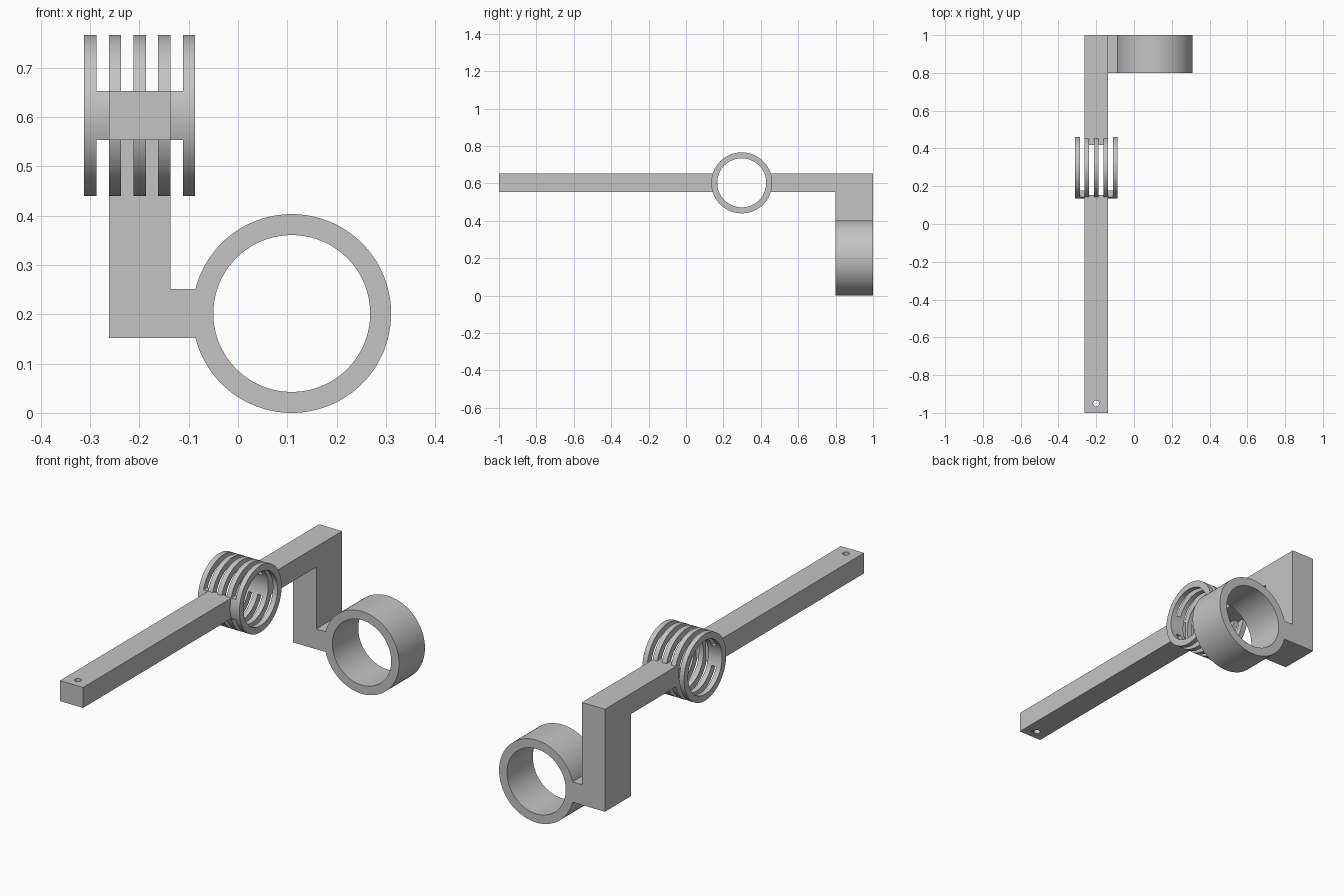
import bpy
import bmesh
from math import asin, cos, pi, sin

cube = bpy.data.objects.get("Cube")
if cube:
    bpy.data.objects.remove(cube, do_unlink=True)

grey = bpy.data.materials.new("plain grey")
grey.use_nodes = True
COLOR = (0.55, 0.55, 0.55, 1)
grey.diffuse_color = COLOR
grey.node_tree.nodes["Principled BSDF"].inputs["Base Color"].default_value = COLOR


def place(axis, u, v, w):
    """Outline point (u, v) at depth w along the axis."""
    return {"X": (w, u, v), "Y": (u, w, v), "Z": (u, v, w)}[axis]


def finish(name, bm):
    bmesh.ops.recalc_face_normals(bm, faces=bm.faces)
    mesh = bpy.data.meshes.new(name)
    bm.to_mesh(mesh)
    bm.free()
    mesh.materials.append(grey)
    obj = bpy.data.objects.new(name, mesh)
    bpy.context.collection.objects.link(obj)
    bpy.ops.object.select_all(action="DESELECT")
    obj.select_set(True)
    bpy.context.view_layer.objects.active = obj
    bpy.ops.object.shade_smooth_by_angle(angle=pi / 6)
    return obj


def prism(name, outline, axis, start, end):
    bm = bmesh.new()
    a, b = [[bm.verts.new(place(axis, u, v, w)) for u, v in outline] for w in (start, end)]
    bm.faces.new(a)
    bm.faces.new(b)
    for i in range(len(a)):
        j = (i + 1) % len(a)
        bm.faces.new((a[i], a[j], b[j], b[i]))
    return finish(name, bm)


def box(name, x, y, z):
    return prism(name, [(x[0], z[0]), (x[1], z[0]), (x[1], z[1]), (x[0], z[1])], "Y", *y)


def arc(center, radius, first, last, steps):
    angles = [first + (last - first) * i / steps for i in range(steps + 1)]
    return [(center[0] + radius * cos(t), center[1] + radius * sin(t)) for t in angles]


def tube(name, center, outer, inner, axis, start, end, steps=96):
    bm = bmesh.new()
    loops = []
    for radius, w in ((outer, start), (outer, end), (inner, end), (inner, start)):
        points = arc(center, radius, 0, 2 * pi, steps)[:-1]
        loops.append([bm.verts.new(place(axis, u, v, w)) for u, v in points])
    for k in range(4):
        p, q = loops[k], loops[(k + 1) % 4]
        for i in range(steps):
            j = (i + 1) % steps
            bm.faces.new((p[i], p[j], q[j], q[i]))
    return finish(name, bm)


ROD_X = (-0.262, -0.137)
ROD_Z = (0.553, 0.653)
HUB, HUB_R, HUB_IN = (0.298, 0.603), 0.163, 0.131
STEP = 0.025

# Front arm with a small vertical hole near its tip
front_arm = box("front_arm", ROD_X, (-1, 0.153), ROD_Z)
cutter = prism("hole_cutter", arc((-0.2, -0.95), 0.016, 0, 2 * pi, 32)[:-1], "Z", 0.5, 0.7)
cutter.hide_render = True
hole = front_arm.modifiers.new("tip hole", "BOOLEAN")
hole.operation = "DIFFERENCE"
hole.solver = "EXACT"
hole.object = cutter
bpy.context.view_layer.objects.active = front_arm
bpy.ops.object.modifier_apply(modifier=hole.name)
bpy.data.objects.remove(cutter, do_unlink=True)

# Rear arm and drop leg as one bent profile
prism("rear_arm_and_leg",
      [(0.445, ROD_Z[0]), (0.8, ROD_Z[0]), (0.8, 0.152), (1, 0.152), (1, ROD_Z[1]), (0.445, ROD_Z[1])],
      "X", *ROD_X)

# Five hub rings
for n in range(5):
    x = -0.312 + 2 * n * STEP
    tube(f"hub_ring_{n + 1}", HUB, HUB_R, HUB_IN, "X", x, x + STEP)

# Bridges between rings: outer gaps at the front, middle gaps at the back
half = 0.05
for n in range(4):
    x = -0.287 + 2 * n * STEP
    turn = pi if n in (0, 3) else 0
    a, b = asin(half / HUB_R), asin(half / HUB_IN)
    outline = arc(HUB, HUB_R, turn - a, turn + a, 10) + arc(HUB, HUB_IN, turn + b, turn - b, 10)
    prism(f"hub_bridge_{n + 1}", outline, "X", x, x + STEP)

# Side ring and its connector
tube("side_ring", (0.109, 0.2015), 0.2015, 0.159, "Y", 0.8, 1, 128)
box("ring_connector", (ROD_X[1], -0.08), (0.8, 1), (0.152, 0.251))
